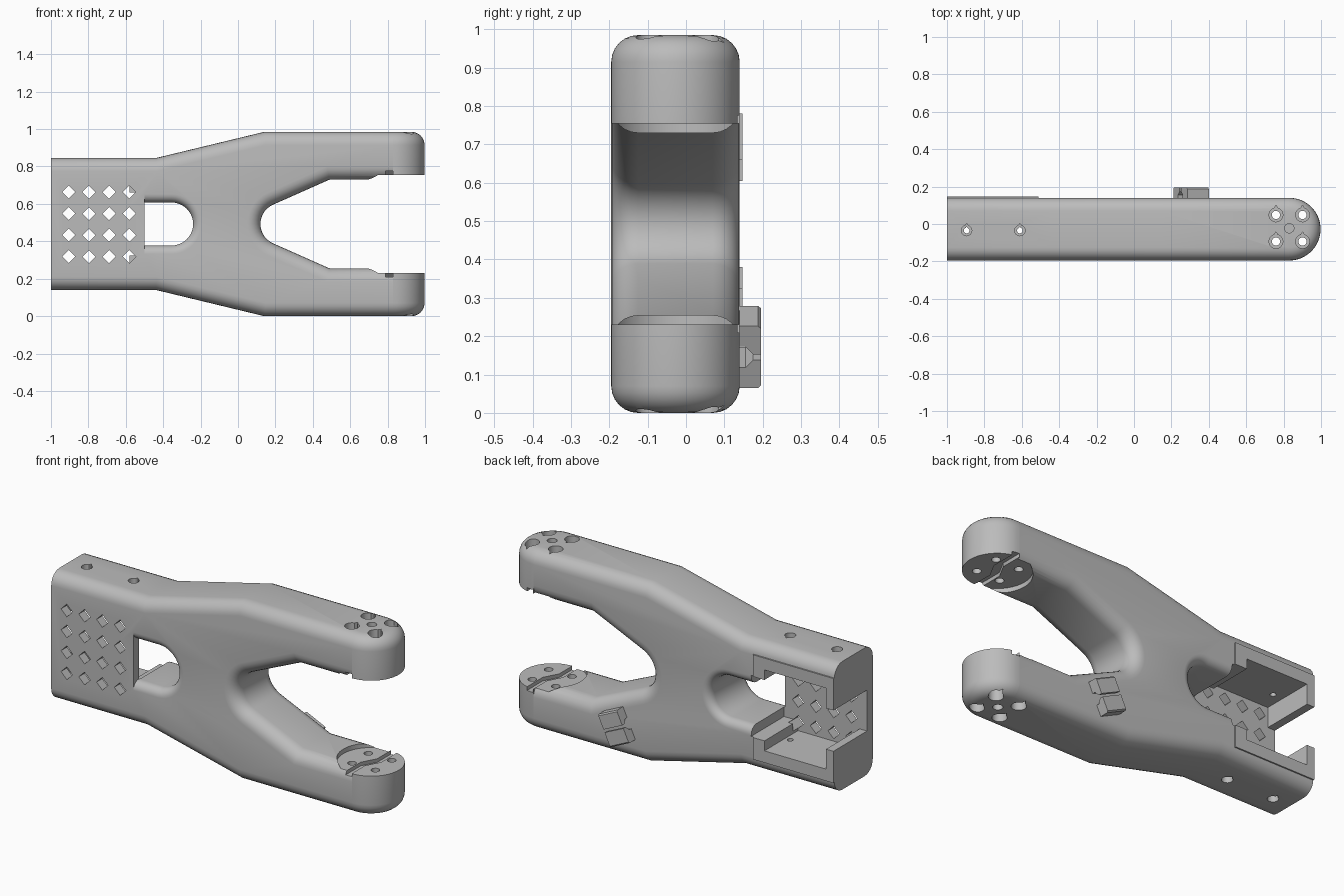
import bpy, bmesh
from math import sin, cos, pi, radians

cube = bpy.data.objects.get("Cube")
if cube:
    bpy.data.objects.remove(cube, do_unlink=True)

H, C = 0.985, 0.4925            # total height and its middle
FRONT, BACK = -0.195, 0.14      # faces of the body
TIP_X, TIP_Y, TIP_R = 0.83, -0.0275, 0.1675
FILLET = 0.07

grey = bpy.data.materials.new("plain grey")
grey.use_nodes = True
grey.diffuse_color = (0.5, 0.5, 0.5, 1)
grey.node_tree.nodes["Principled BSDF"].inputs["Base Color"].default_value = (0.5, 0.5, 0.5, 1)


def arc(cx, cy, r, start, end, n):
    angles = [radians(start + (end - start) * i / n) for i in range(n + 1)]
    return [(cx + r * cos(a), cy + r * sin(a)) for a in angles]


def disc(cx, cy, r, drop=False):
    """Circle, or a teardrop pointing to the back."""
    pts = arc(cx, cy, r, 90, 450, 24)[:-1]
    if drop:
        pts[0] = (cx, cy + r * 1.4)
    return pts


def prism(pts, a, b, axis):
    """Two rings of a straight extrusion along y or z."""
    if axis == "y":
        return [[(x, h, z) for x, z in pts] for h in (a, b)]
    return [[(x, y, h) for x, y in pts] for h in (a, b)]


def box(x0, x1, y0, y1, z0, z1):
    return prism([(x0, z0), (x1, z0), (x1, z1), (x0, z1)], y0, y1, "y")


def mirrored(solid):
    return [[(x, y, H - z) for x, y, z in ring] for ring in solid]


def both(solids):
    return solids + [mirrored(s) for s in solids]


def make(name, solids, bevel_rule=None):
    """Object made of closed lofts, each a list of rings."""
    bm = bmesh.new()
    for rings in solids:
        vs = [[bm.verts.new(p) for p in ring] for ring in rings]
        n = len(vs[0])
        bm.faces.new(vs[0])
        bm.faces.new(vs[-1])
        for a, b in zip(vs, vs[1:]):
            for i in range(n):
                j = (i + 1) % n
                bm.faces.new((a[i], a[j], b[j], b[i]))
    bmesh.ops.recalc_face_normals(bm, faces=bm.faces)
    if bevel_rule:
        edges = [e for e in bm.edges if bevel_rule(*(v.co for v in e.verts))]
        bmesh.ops.bevel(bm, geom=edges, offset=FILLET, offset_type="OFFSET",
                        segments=6, profile=0.5, affect="EDGES", clamp_overlap=False)
    mesh = bpy.data.meshes.new(name)
    bm.to_mesh(mesh)
    bm.free()
    mesh.materials.append(grey)
    obj = bpy.data.objects.new(name, mesh)
    bpy.context.collection.objects.link(obj)
    return obj


def activate(obj):
    bpy.ops.object.select_all(action="DESELECT")
    obj.select_set(True)
    bpy.context.view_layer.objects.active = obj


def combine(targets, solids, operation="DIFFERENCE"):
    helper = make("helper", solids)
    helper.hide_render = True
    for obj in targets:
        activate(obj)
        mod = obj.modifiers.new("cut", "BOOLEAN")
        mod.operation, mod.solver, mod.object = operation, "EXACT", helper
        bpy.ops.object.modifier_apply(modifier=mod.name)
    bpy.data.objects.remove(helper, do_unlink=True)


# Forked body: outline with rounded front and back rims
upper = [(-1, 0.845), (-0.44, 0.845), (0.14, H), (TIP_X, H), (TIP_X, 0.73), (0.49, 0.73)]
crotch = arc(0.233, C, 0.113, 114, 246, 14)
outline = upper + crotch + [(x, H - z) for x, z in reversed(upper)]


def rim(a, b):
    same_face = abs(a.y - b.y) < 1e-4
    flat_end = any(abs(a.x - x) < 1e-4 and abs(b.x - x) < 1e-4 for x in (-1, TIP_X))
    return same_face and not flat_end


body = make("forked_body", [prism(outline, FRONT, BACK, "y")], rim)

# Slightly raised back rims of the box end
combine([body], both([box(-1, -0.51, 0.12, 0.147, 0.6, 0.78)]), "UNION")

# Rounded fork tips
profile = [(TIP_R, 0.755)] + [(TIP_R - FILLET + u, H - FILLET + v)
                              for u, v in arc(0, 0, FILLET, 0, 90, 6)]
tip = [[(x, y, z) for x, y in arc(TIP_X, TIP_Y, r, -90, 90, 32)] for r, z in profile]
tips = [make("upper_fork_tip", [tip]), make("lower_fork_tip", [mirrored(tip)])]

# Slot with flared edges behind the crotch
flare = 0.045
steps = [radians(90 - 15 * i) for i in range(7)]
front_half = [(FRONT - 0.05, flare)] + [(FRONT + flare * (1 - sin(t)), flare * (1 - cos(t)))
                                        for t in steps]
mid = FRONT + BACK
stations = front_half + [(mid - y, d) for y, d in reversed(front_half)]
slot = []
for y, d in stations:
    r = 0.115 + d
    section = [(-0.5, C - r)] + arc(-0.355, C, r, -90, 90, 20) + [(-0.5, C + r)]
    slot.append([(x, y, z) for x, z in section])
combine([body], [slot])

# Cavity open to the back, stepped near the slot, with a gap in the end wall
PLATE = -0.145
combine([body], [box(-0.955, -0.58, PLATE, 0.3, 0.27, 0.715)])
combine([body], [box(-0.65, -0.495, PLATE, 0.3, 0.325, 0.66)])
combine([body], [box(-1.1, -0.9, PLATE, 0.3, 0.38, 0.605)])

# Diamond vents through the front plate
vents = []
for i in range(4):
    for j in range(4):
        x, z, s = -0.905 + 0.108 * i, 0.318 + 0.115 * j, 0.035
        vents.append(prism([(x - s, z), (x, z - s), (x + s, z), (x, z + s)], -0.3, -0.1, "y"))
combine([body], vents)

# Screw holes in the box end
for r, low in ((0.028, 0.81), (0.015, 0.68)):
    combine([body], both([prism(disc(x, -0.035, r, True), low, 1.1, "z")
                          for x in (-0.895, -0.61)]))

# Round seats under the fork tips
combine([body], both([prism(arc(TIP_X, TIP_Y, 0.171, 0, 360, 64)[:-1], 0.7, 0.755, "z")]))

# Bolt holes, counterbores and cable grooves of the fork tips
parts = [body] + tips
corners = [(TIP_X + sx * 0.071, TIP_Y + 0.005 + sy * 0.071) for sx in (-1, 1) for sy in (-1, 1)]
combine(parts, both([prism(disc(x, y, 0.022), 0.7, 1.1, "z") for x, y in corners]))
combine(parts, both([prism(disc(x, y, 0.037, True), 0.88, 1.1, "z") for x, y in corners]))
combine(parts, both([prism(disc(TIP_X, TIP_Y + 0.005, 0.025), 0.92, 1.1, "z")]))
groove = [(0.788, -0.3), (0.828, -0.3), (0.828, -0.08), (0.872, 0.0),
          (0.872, 0.3), (0.832, 0.3), (0.832, 0.02), (0.788, -0.06)]
combine(parts, both([prism(groove, 0.7, 0.775, "z")]))

# Pair of cable hooks on the back of the lower arm
tilt = radians(25)
hooks = []
for side, name in ((1, "upper_cable_hook"), (-1, "lower_cable_hook")):
    section = [(0.03, 0.135), (0.03, 0.155), (0.008, 0.175), (0.008, 0.195),
               (0.082, 0.195), (0.089, 0.188), (0.089, 0.135)]
    rings = [[(0.305 + l * cos(tilt) + side * u * sin(tilt), y,
               0.172 - l * sin(tilt) + side * u * cos(tilt)) for u, y in section]
             for l in (-0.063, 0.063)]
    hooks.append(make(name, [rings]))

for obj in parts + hooks:
    activate(obj)
    bpy.ops.object.shade_smooth_by_angle(angle=radians(30))
